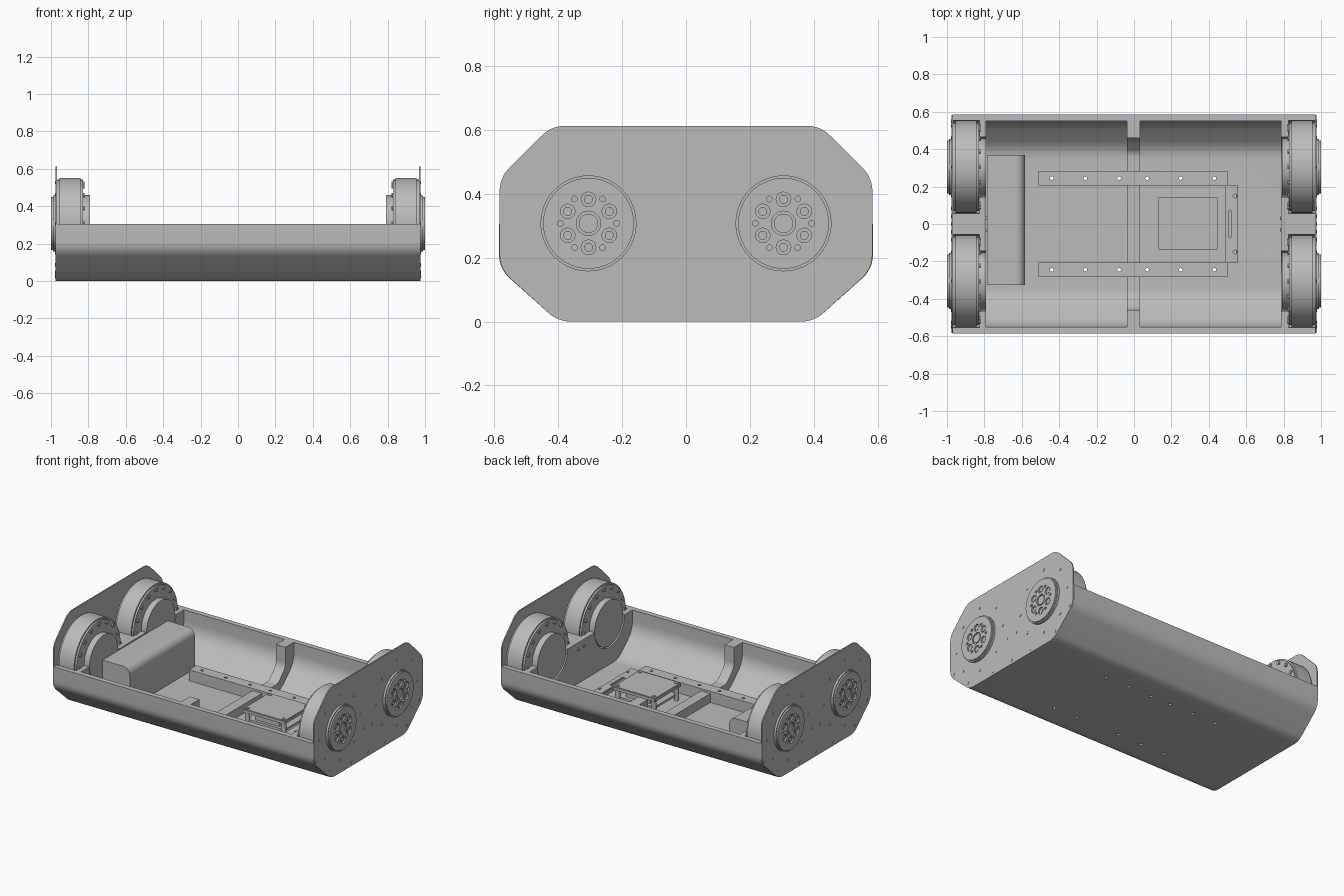
import bpy, bmesh, math
from mathutils import Vector, Matrix

old = bpy.data.objects.get("Cube")
if old:
    bpy.data.objects.remove(old)

grey = bpy.data.materials.new("light_grey")
grey.use_nodes = True
grey.diffuse_color = (0.5, 0.5, 0.5, 1)
grey.node_tree.nodes["Principled BSDF"].inputs["Base Color"].default_value = (0.5, 0.5, 0.5, 1)


def finish(name, bm):
    bmesh.ops.recalc_face_normals(bm, faces=bm.faces)
    mesh = bpy.data.meshes.new(name)
    bm.to_mesh(mesh)
    bm.free()
    mesh.materials.append(grey)
    ob = bpy.data.objects.new(name, mesh)
    bpy.context.collection.objects.link(ob)
    return ob


def activate(ob):
    bpy.ops.object.select_all(action='DESELECT')
    ob.select_set(True)
    bpy.context.view_layer.objects.active = ob


def smooth(ob):
    activate(ob)
    bpy.ops.object.shade_smooth_by_angle(angle=math.radians(35))
    return ob


def cut(ob, *cutters):
    """Subtract each cutter and throw it away."""
    for c in cutters:
        activate(ob)
        m = ob.modifiers.new("cut", 'BOOLEAN')
        m.operation, m.solver, m.object = 'DIFFERENCE', 'EXACT', c
        bpy.ops.object.modifier_apply(modifier=m.name)
        bpy.data.objects.remove(c)


def rounded(corners, steps=6):
    """Turn (y, z, radius) corners into a filleted outline."""
    out = []
    n = len(corners)
    for i, (y, z, r) in enumerate(corners):
        p = Vector((y, z))
        a = (Vector(corners[i - 1][:2]) - p).normalized()
        b = (Vector(corners[(i + 1) % n][:2]) - p).normalized()
        if r == 0:
            out.append(p)
            continue
        half = a.angle(b) / 2
        c = p + (a + b).normalized() * r / math.sin(half)
        t = r / math.tan(half)
        s, e = p + a * t - c, p + b * t - c
        turn = s.angle_signed(e)
        for k in range(steps + 1):
            f = -turn * k / steps
            out.append(c + Matrix.Rotation(f, 2) @ s)
    return out


def prism(name, corners, x0, x1):
    """Extrude a y-z outline along x."""
    bm = bmesh.new()
    face = bm.faces.new([bm.verts.new((x0, p.x, p.y)) for p in rounded(corners)])
    new = bmesh.ops.extrude_face_region(bm, geom=[face])["geom"]
    bmesh.ops.translate(bm, vec=(x1 - x0, 0, 0),
                        verts=[v for v in new if isinstance(v, bmesh.types.BMVert)])
    return finish(name, bm)


def mirrored(half):
    """Complete a +y half outline, listed from the top down."""
    return half + [(-y, z, r) for y, z, r in reversed(half)]


def discs(name, spots, r, a, b, axis='X', seg=16):
    """Round bars from a to b along an axis, one at each spot."""
    bm = bmesh.new()
    for u, v in spots:
        mid = (a + b) / 2
        if axis == 'X':
            m = Matrix.Translation((mid, u, v)) @ Matrix.Rotation(math.pi / 2, 4, 'Y')
        else:
            m = Matrix.Translation((u, v, mid))
        bmesh.ops.create_cone(bm, cap_ends=True, segments=seg, radius1=r, radius2=r,
                              depth=abs(b - a), matrix=m)
    return finish(name, bm)


def box(name, x0, x1, y0, y1, z0, z1, bevel=0):
    bm = bmesh.new()
    bmesh.ops.create_cube(bm, size=1)
    for v in bm.verts:
        v.co = [lo if c < 0 else hi for c, lo, hi in zip(v.co, (x0, y0, z0), (x1, y1, z1))]
    if bevel:
        bmesh.ops.bevel(bm, geom=bm.edges[:], offset=bevel, segments=2, affect='EDGES')
    return finish(name, bm)


def ring(cy, cz, r, n, start=0):
    return [(cy + r * math.cos(start + i * math.tau / n),
             cz + r * math.sin(start + i * math.tau / n)) for i in range(n)]


AXLE_Y, AXLE_Z, RIM = 0.305, 0.307, 0.305
rail_x = (-0.44, -0.26, -0.08, 0.07, 0.25, 0.43)

# Tub: chamfered trough with two pockets, a centre rib and motor seats
tub = prism("tub", mirrored([(0.585, RIM, 0), (0.585, 0.165, 0.1), (0.4, 0, 0.1)]), -0.97, 0.97)
inner = mirrored([(0.55, 0.4, 0), (0.55, 0.17, 0.14), (0.4, 0.03, 0.14)])
cut(tub, prism("pocket", inner, -0.79, -0.037), prism("pocket", inner, 0.033, 0.785),
    prism("rib_gap", mirrored([(0.46, 0.4, 0), (0.46, 0.17, 0.08), (0.38, 0.09, 0.06)]), -0.1, 0.1))
for sx in (-1, 1):
    for sy in (-1, 1):
        spot = [(sy * AXLE_Y, AXLE_Z)]
        cut(tub, discs("seat", spot, 0.249, sx * 0.825, sx * 0.99, seg=64),
            discs("seat", spot, 0.16, sx * 0.76, sx * 0.84, seg=48))
cut(tub, discs("holes", [(x, s * 0.245) for x in rail_x for s in (-1, 1)], 0.01, -0.1, 0.2, 'Z'))
smooth(tub)

# Floor rails with through holes
for s, side in ((1, "back"), (-1, "front")):
    y = s * 0.245
    rail = box(side + "_rail", -0.51, 0.5, y - 0.038, y + 0.038, 0.03, 0.105)
    cut(rail, discs("holes", [(x, y) for x in rail_x], 0.01, 0, 0.2, 'Z'))
    smooth(rail)

# Battery case with a rounded inner edge
case = box("battery_case", -0.785, -0.582, -0.325, 0.37, 0.03, 0.3)
bm = bmesh.new()
bm.from_mesh(case.data)
edge = [e for e in bm.edges if all(v.co.x > -0.6 and v.co.z > 0.2 for v in e.verts)]
bmesh.ops.bevel(bm, geom=edge, offset=0.05, segments=8, profile=0.5, affect='EDGES')
bm.to_mesh(case.data)
bm.free()
smooth(case)

# Control board on standoffs
corners = [(x, y) for x in (0.155, 0.425) for y in (-0.118, 0.122)]
smooth(box("board_cover", 0.13, 0.447, -0.138, 0.145, 0.12, 0.145, 0.004))
smooth(discs("board_standoffs", corners, 0.016, 0.03, 0.12, 'Z'))
smooth(discs("board_screws", corners, 0.012, 0.144, 0.15, 'Z'))
box("board", 0.15, 0.43, -0.12, 0.125, 0.06, 0.075)
box("board_connector", 0.2, 0.38, -0.1, 0.1, 0.075, 0.11)

# Slotted bracket bridging the rails
bracket = box("bracket", 0.49, 0.555, -0.205, 0.205, 0.09, 0.105, 0.003)
cut(bracket, box("slot", 0.505, 0.522, -0.07, 0.07, 0, 0.2),
    discs("holes", [(0.54, -0.15), (0.54, 0.15)], 0.01, 0, 0.2, 'Z'))
smooth(bracket)
box("bracket_web", 0.545, 0.555, -0.205, 0.205, 0.03, 0.092)

# End plates, screws and the four wheel motors
outline = mirrored([(0.42, 0.612, 0.1), (0.583, 0.45, 0.1), (0.583, 0.165, 0.1), (0.4, 0, 0.1)])
screws = [(0, 0.025)] + [(s * y, z) for s in (-1, 1) for y, z in
                         ((0.042, 0.2), (0.55, 0.168), (0.415, 0.048), (0.178, 0.025))]
for sx, end in ((1, "left"), (-1, "right")):
    smooth(prism(end + "_end_plate", outline, sx * 0.968, sx * 0.976))
    smooth(discs(end + "_plate_screws", screws, 0.009, sx * 0.975, sx * 0.978))
    smooth(discs(end + "_seat_screws", [(-0.03, 0.26), (0.03, 0.26)], 0.009, sx * 0.78, sx * 0.792))
    for sy, row in ((1, "back"), (-1, "front")):
        name = end + "_" + row
        cy = sy * AXLE_Y
        hub = [(cy, AXLE_Z)]
        # Motor drum, stepped flange and inner cap
        smooth(discs(name + "_drum", hub, 0.245, sx * 0.842, sx * 0.955, seg=64))
        smooth(discs(name + "_flange", hub, 0.235, sx * 0.83, sx * 0.968, seg=64))
        smooth(discs(name + "_cap", hub, 0.153, sx * 0.79, sx * 0.84, seg=48))
        smooth(discs(name + "_flange_bolts", ring(cy, AXLE_Z, 0.215, 16), 0.012,
                     sx * 0.82, sx * 0.835, seg=10))
        smooth(discs(name + "_mount_screws", ring(cy, AXLE_Z, 0.22, 8), 0.009,
                     sx * 0.975, sx * 0.979))
        # Output disc with recessed bolts
        smooth(discs(name + "_collar", hub, 0.15, sx * 0.97, sx * 0.99, seg=64))
        out = discs(name + "_output_disc", hub, 0.142, sx * 0.972, sx * 1.0, seg=64)
        deep = sx * 0.985
        cut(out, discs("recess", ring(cy, AXLE_Z, 0.075, 6, math.pi / 2), 0.023, deep, sx * 1.02),
            discs("holes", ring(cy, AXLE_Z, 0.088, 6), 0.009, deep, sx * 1.02),
            discs("bore", hub, 0.038, deep, sx * 1.02, seg=32))
        smooth(out)
        smooth(discs(name + "_disc_bolts", ring(cy, AXLE_Z, 0.075, 6, math.pi / 2), 0.014,
                     sx * 0.98, sx * 0.995, seg=12))
        smooth(discs(name + "_hub", hub, 0.03, sx * 0.98, sx * 0.998, seg=32))
